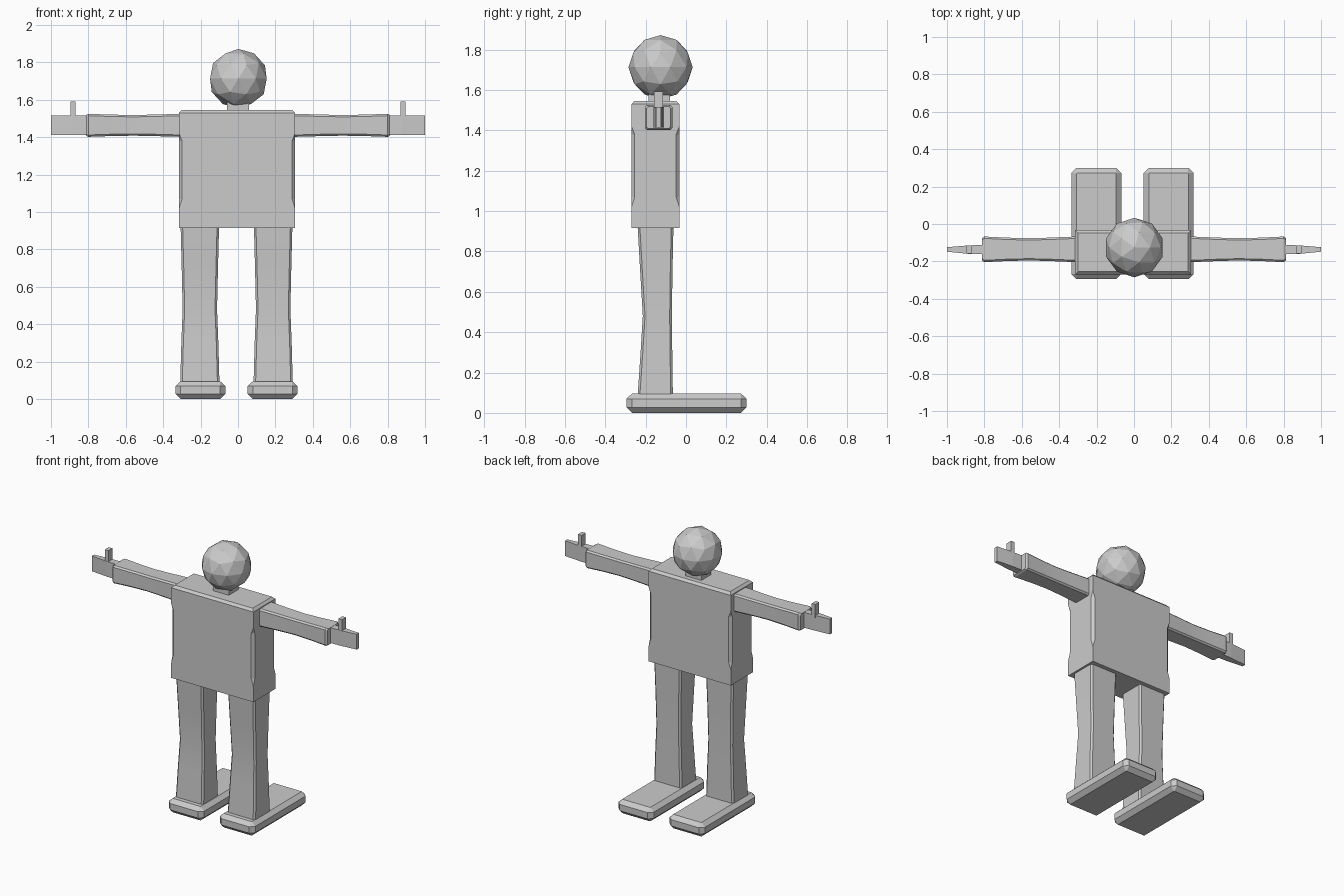
import bpy, bmesh
from mathutils import Vector

if "Cube" in bpy.data.objects:
    bpy.data.objects.remove(bpy.data.objects["Cube"])

grey = bpy.data.materials.new("plain grey")
grey.diffuse_color = (0.6, 0.6, 0.6, 1)
grey.use_nodes = True
grey.node_tree.nodes["Principled BSDF"].inputs["Base Color"].default_value = grey.diffuse_color
CX = -0.008  # middle line of the body


def finish(name, bm, smooth=False):
    bmesh.ops.remove_doubles(bm, verts=bm.verts, dist=1e-5)
    bmesh.ops.recalc_face_normals(bm, faces=bm.faces)
    me = bpy.data.meshes.new(name)
    bm.to_mesh(me)
    bm.free()
    me.materials.append(grey)
    ob = bpy.data.objects.new(name, me)
    bpy.context.collection.objects.link(ob)
    if smooth:
        bpy.ops.object.select_all(action='DESELECT')
        ob.select_set(True)
        bpy.context.view_layer.objects.active = ob
        bpy.ops.object.shade_smooth_by_angle(angle=0.35)
    return ob


def loft(name, rings, place, smooth=False):
    """Skin chamfered rectangles (t, u0, u1, v0, v1, chamfer); place maps (t, u, v) to a point."""
    bm = bmesh.new()
    loops = []
    for t, u0, u1, v0, v1, c in rings:
        pts = [(u0 + c, v0), (u1 - c, v0), (u1, v0 + c), (u1, v1 - c),
               (u1 - c, v1), (u0 + c, v1), (u0, v1 - c), (u0, v0 + c)]
        loops.append([bm.verts.new(place(t, u, v)) for u, v in pts])
    for a, b in zip(loops, loops[1:]):
        for i in range(8):
            j = (i + 1) % 8
            bm.faces.new((a[i], a[j], b[j], b[i]))
    bm.faces.new(loops[0])
    bm.faces.new(loops[-1])
    return finish(name, bm, smooth)


def upright(t, u, v):
    return Vector((u, v, t))


# torso: sharp at the hem and shoulders, chamfered corners at the waist, bevelled top
X0, X1, Y0, Y1 = -0.315, 0.305, -0.27, -0.033
loft("torso", [(0.915, X0, X1, Y0, Y1, 0.0), (1.02, X0, X1, Y0, Y1, 0.0),
               (1.07, X0, X1, Y0, Y1, 0.016), (1.38, X0, X1, Y0, Y1, 0.016),
               (1.42, X0, X1, Y0, Y1, 0.0), (1.53, X0, X1, Y0, Y1, 0.0),
               (1.546, X0 + .015, X1 - .015, Y0 + .015, Y1 - .015, 0.0)], upright)

# neck
loft("neck", [(1.53, -0.06, 0.06, -0.185, -0.08, 0.0),
              (1.59, -0.06, 0.06, -0.185, -0.08, 0.0)], upright)

# head
bm = bmesh.new()
bmesh.ops.create_icosphere(bm, subdivisions=2, radius=0.159)
bmesh.ops.translate(bm, verts=bm.verts, vec=(0.002, -0.126, 1.713))
finish("head", bm)

for side, s in (("left", -1), ("right", 1)):
    # leg, pinched at the knee
    c = CX + s * 0.196
    leg = [(0.08, 0.105, -0.24, -0.065), (0.3, 0.099, -0.225, -0.068),
           (0.48, 0.092, -0.214, -0.07), (0.7, 0.097, -0.227, -0.067),
           (0.93, 0.103, -0.24, -0.062)]
    loft(side + "_leg", [(z, c - w, c + w, a, b, 0.011) for z, w, a, b in leg],
         upright, True)

    # foot, chamfered on every edge
    f = CX + s * 0.193
    loft(side + "_foot",
         [(z, f - 0.133 + d, f + 0.133 - d, -0.295 + d, 0.3 - d, 0.027 - d * 0.9)
          for z, d in ((0.0, 0.027), (0.027, 0.0), (0.07, 0.0), (0.095, 0.027))], upright)

    def sideways(t, u, v, s=s):
        return Vector((s * t, u, v))

    # arm, slightly waisted, bevelled cuff
    arm = [(0.29, 0.0), (0.33, 0.001), (0.45, 0.006), (0.56, 0.009),
           (0.68, 0.006), (0.8, 0.0), (0.812, 0.009)]
    loft(side + "_arm", [(x, -0.204 + d, -0.067 - d, 1.402 + d * .7, 1.525 - d * .7, 0.01)
                         for x, d in arm], sideways, True)

    # hand, tapering to the fingertips
    loft(side + "_hand", [(0.79, -0.162, -0.112, 1.413, 1.517, 0.0),
                          (0.88, -0.16, -0.114, 1.413, 1.517, 0.0),
                          (1.0, -0.148, -0.124, 1.413, 1.517, 0.0)], sideways)

    # thumb
    a, b = sorted((s * 0.868, s * 0.895))
    loft(side + "_thumb", [(1.5, a, b, -0.158, -0.115, 0.0),
                           (1.592, a, b, -0.158, -0.115, 0.0)], upright)
